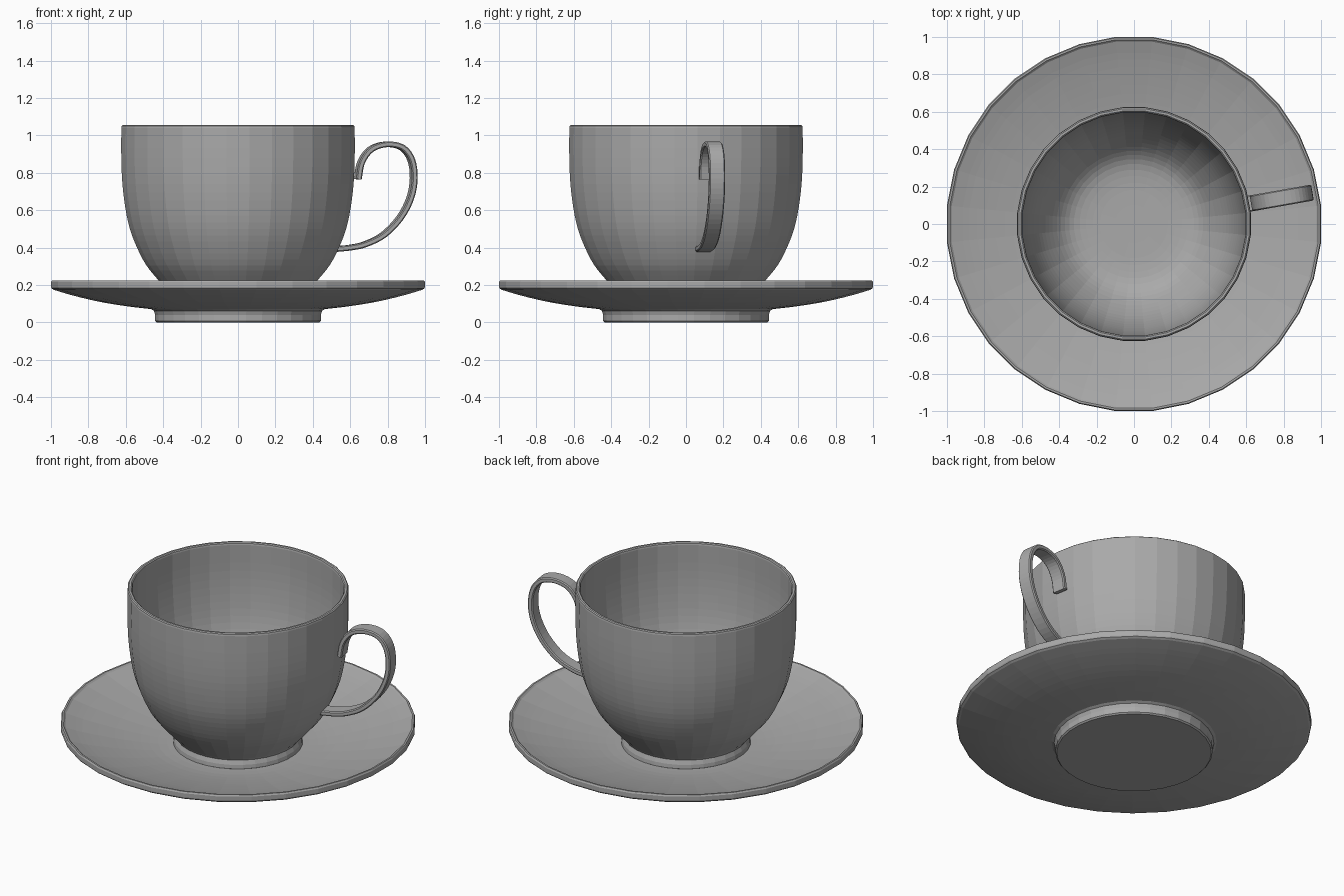
import bpy, bmesh, math
from mathutils import Vector

if "Cube" in bpy.data.objects:
    bpy.data.objects.remove(bpy.data.objects["Cube"])

SIDES = 32
HANDLE_ANGLE = math.radians(10)

mat = bpy.data.materials.new("grey_porcelain")
mat.diffuse_color = (0.4, 0.4, 0.4, 1)
mat.use_nodes = True
mat.node_tree.nodes["Principled BSDF"].inputs["Base Color"].default_value = mat.diffuse_color


def spline(pts, steps):
    """Smooth Catmull-Rom curve through 2D points."""
    p = [Vector(q) for q in pts]
    p = [2 * p[0] - p[1]] + p + [2 * p[-1] - p[-2]]
    out = []
    for i in range(1, len(p) - 2):
        a, b, c, d = p[i - 1:i + 3]
        for s in range(steps):
            t = s / steps
            out.append(0.5 * (2 * b + (c - a) * t + (2 * a - 5 * b + 4 * c - d) * t * t
                              + (3 * b - a - 3 * c + d) * t ** 3))
    return out + [p[-2]]


def finish(name, bm):
    bmesh.ops.recalc_face_normals(bm, faces=bm.faces)
    mesh = bpy.data.meshes.new(name)
    bm.to_mesh(mesh)
    bm.free()
    mesh.materials.append(mat)
    obj = bpy.data.objects.new(name, mesh)
    bpy.context.collection.objects.link(obj)
    return obj


def skin(name, rings):
    """Join equal-sized closed rings of points and cap both ends."""
    bm = bmesh.new()
    vs = [[bm.verts.new(co) for co in ring] for ring in rings]
    for a, b in zip(vs, vs[1:]):
        n = len(a)
        for i in range(n):
            bm.faces.new((a[i], a[(i + 1) % n], b[(i + 1) % n], b[i]))
    bm.faces.new(vs[0])
    bm.faces.new(vs[-1])
    return finish(name, bm)


def lathe(name, profile):
    """Revolve (radius, z) points, with flats facing the axes."""
    k = 1 / math.cos(math.pi / SIDES)
    angles = [(i + 0.5) * 2 * math.pi / SIDES for i in range(SIDES)]
    return skin(name, [[(r * k * math.cos(a), r * k * math.sin(a), z) for a in angles]
                       for r, z in profile])


# Saucer: solid foot, dished underside, rounded rim, dished top
saucer = [(0.435, 0), (0.443, 0.008), (0.443, 0.04), (0.45, 0.062)]
saucer += spline([(0.465, 0.071), (0.6, 0.087), (0.74, 0.11), (0.88, 0.143), (0.985, 0.174)], 3)
saucer += [(0.997, 0.182), (1.0, 0.19), (1.0, 0.215), (0.995, 0.224), (0.985, 0.224)]
saucer += spline([(0.975, 0.215), (0.88, 0.184), (0.74, 0.148), (0.6, 0.118), (0.45, 0.095),
                  (0.3, 0.088)], 3)
lathe("saucer", saucer)

# Cup: foot ring, outer wall, rounded lip, inner wall and floor
cup = [(0.355, 0.086), (0.365, 0.092), (0.362, 0.115), (0.352, 0.14)]
cup += spline([(0.36, 0.153), (0.425, 0.225), (0.49, 0.305), (0.54, 0.4), (0.578, 0.5),
               (0.602, 0.61), (0.618, 0.74), (0.624, 0.88), (0.624, 1.04)], 3)
cup += [(0.622, 1.05), (0.616, 1.055), (0.604, 1.055), (0.598, 1.05)]
cup += spline([(0.596, 1.04), (0.596, 0.88), (0.588, 0.74), (0.572, 0.61), (0.546, 0.5),
               (0.508, 0.4), (0.455, 0.31), (0.39, 0.23), (0.32, 0.185), (0.22, 0.168),
               (0.1, 0.165)], 3)
lathe("cup", cup)

# Handle: flat strip with softened edges swept along a curl
path = spline([(0.65, 0.765), (0.668, 0.855), (0.72, 0.925), (0.805, 0.952), (0.89, 0.935),
               (0.94, 0.87), (0.954, 0.77), (0.935, 0.665), (0.88, 0.56), (0.79, 0.468),
               (0.69, 0.418), (0.61, 0.4), (0.53, 0.392)], 4)
W, T, B = 0.043, 0.015, 0.006
section = [(W, T - B), (W - B, T), (B - W, T), (-W, T - B),
           (-W, B - T), (B - W, -T), (W - B, -T), (W, B - T)]
radial = Vector((math.cos(HANDLE_ANGLE), math.sin(HANDLE_ANGLE), 0))
side = Vector((-radial.y, radial.x, 0))
rings = []
for i, p in enumerate(path):
    tangent = (path[min(i + 1, len(path) - 1)] - path[max(i - 1, 0)]).normalized()
    normal = radial * -tangent.y + Vector((0, 0, tangent.x))
    centre = radial * p.x + Vector((0, 0, p.y))
    rings.append([centre + side * w + normal * t for w, t in section])
skin("handle", rings)
